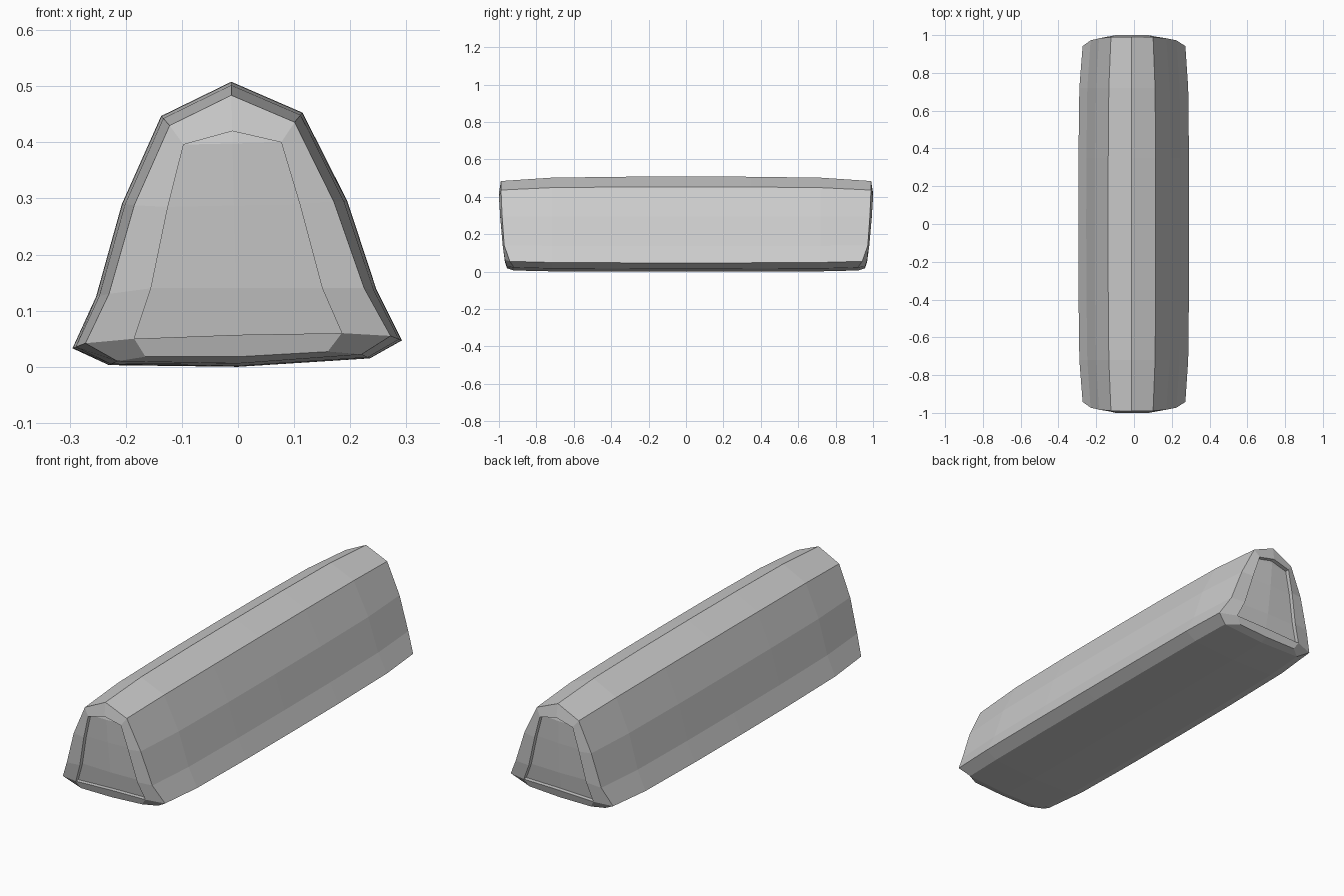
import bpy
import bmesh

default_cube = bpy.data.objects.get("Cube")
if default_cube:
    bpy.data.objects.remove(default_cube, do_unlink=True)

# Cross-sections (x, z): bottom left, up over the ridge, down to bottom right, bottom middle
MIDDLE = [(-.23, .003), (-.295, .033), (-.253, .125), (-.207, .29), (-.137, .447), (-.012, .508),
          (.115, .453), (.195, .295), (.247, .137), (.292, .047), (.235, .015), (0, 0)]
END = [(-.215, .01), (-.272, .042), (-.23, .13), (-.185, .288), (-.122, .43), (-.012, .484),
       (.101, .436), (.171, .294), (.225, .14), (.272, .055), (.22, .022), (0, .006)]
LIP = [(-.165, .018), (-.185, .05), (-.155, .14), (-.125, .285), (-.097, .396), (-.01, .42),
       (.077, .4), (.11, .29), (.15, .14), (.185, .06), (.16, .027), (0, .018)]

# Distance of each end point from the centre, from the base up to the ridge
END_DEPTH = [.92, .942, .972, .983, .989, .99]
LIP_DEPTH = [.957, .968, .98, .993, 1, 1]
RECESS = .02
BULGE = .005


def depth_at(depths, i):
    """The same depth is used on the left and right half of a section."""
    return depths[0] if i == len(END) - 1 else depths[min(i, 10 - i)]


def section_ring(bm, section, depths, side):
    return [bm.verts.new((x, side * depth_at(depths, i), z))
            for i, (x, z) in enumerate(section)]


def hull_ring(bm, y, blend):
    """A section partway between the middle and the end shape."""
    ring = []
    for (mx, mz), (ex, ez) in zip(MIDDLE, END):
        ring.append(bm.verts.new((mx + (ex - mx) * blend, y, mz + (ez - mz) * blend)))
    return ring


def bridge(bm, first, second):
    n = len(first)
    for i in range(n):
        j = (i + 1) % n
        bm.faces.new((first[i], first[j], second[j], second[i]))


def close_end(bm, lip, side):
    """Lower lip, recess wall and the panel with its upright centre crease."""
    sill = bm.verts.new((0, side * LIP_DEPTH[1], .057))
    bm.faces.new((lip[0], lip[1], sill, lip[-1]))
    bm.faces.new((lip[-1], sill, lip[9], lip[10]))

    # Recess wall
    rim = lip[1:10] + [sill]
    inner = [bm.verts.new((v.co.x, v.co.y - side * RECESS, v.co.z)) for v in rim]
    bridge(bm, rim, inner)

    # Panel halves either side of the crease
    left, right = inner[:5], inner[8:3:-1]
    crease = [inner[9]]
    for a, b in zip(left[1:4], right[1:4]):
        middle = (a.co + b.co) / 2
        middle.y += side * BULGE
        crease.append(bm.verts.new(middle))
    for column in (left, right):
        for r in range(3):
            bm.faces.new((column[r], column[r + 1], crease[r + 1], crease[r]))
        bm.faces.new((column[3], column[4], crease[3]))


# Long faceted bar with recessed ends
bm = bmesh.new()
front_lip = section_ring(bm, LIP, LIP_DEPTH, -1)
back_lip = section_ring(bm, LIP, LIP_DEPTH, 1)
rings = [front_lip, section_ring(bm, END, END_DEPTH, -1)]
for y, blend in ((-.72, .25), (-.35, .04), (0, 0), (.35, .04), (.72, .25)):
    rings.append(hull_ring(bm, y, blend))
rings += [section_ring(bm, END, END_DEPTH, 1), back_lip]
for first, second in zip(rings, rings[1:]):
    bridge(bm, first, second)
close_end(bm, front_lip, -1)
close_end(bm, back_lip, 1)
bmesh.ops.recalc_face_normals(bm, faces=bm.faces[:])

mesh = bpy.data.meshes.new("faceted_bar")
bm.to_mesh(mesh)
bm.free()
bar = bpy.data.objects.new("faceted_bar", mesh)
bpy.context.scene.collection.objects.link(bar)

# Plain grey material
grey = bpy.data.materials.new("light_grey")
grey.use_nodes = True
colour = (.6, .6, .6, 1)
grey.diffuse_color = colour
for node in grey.node_tree.nodes:
    if node.type == "BSDF_PRINCIPLED":
        node.inputs["Base Color"].default_value = colour
mesh.materials.append(grey)
